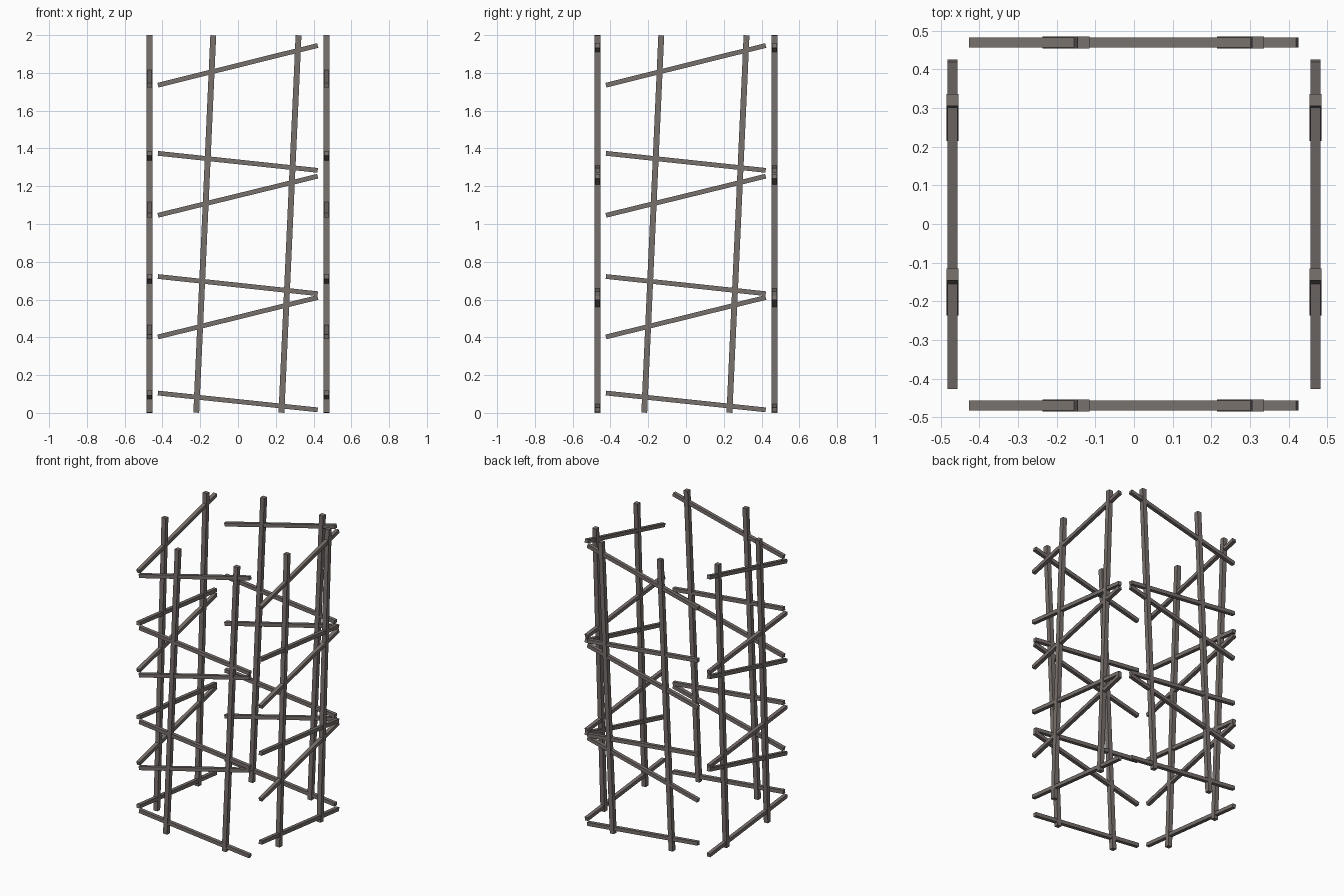
import bpy
import math

if "Cube" in bpy.data.objects:
    bpy.data.objects.remove(bpy.data.objects["Cube"])

OFFSET = 0.469           # distance of every panel from the centre
UPRIGHT, SLAT = 0.031, 0.025

# Dark brownish grey
mat = bpy.data.materials.new("dark_wood")
mat.diffuse_color = (0.19, 0.165, 0.155, 1)
mat.use_nodes = True
mat.node_tree.nodes["Principled BSDF"].inputs["Base Color"].default_value = mat.diffuse_color

# (start u, start z, end u, end z) in the plane of a panel
uprights = [(-0.221, 0.001, -0.131, 1.999), (0.230, 0.001, 0.3205, 1.999)]
slats = [(-0.424, zl, 0.422, zr) for zl, zr in (
    (0.105, 0.016), (0.402, 0.611), (0.722, 0.631),
    (1.046, 1.253), (1.374, 1.284), (1.735, 1.945))]


def bar(name, ends, size, side, along_y):
    """Square bar between two points of a panel."""
    u0, z0, u1, z1 = ends
    length = math.hypot(u1 - u0, z1 - z0)
    angle = math.atan2(z1 - z0, u1 - u0)
    u, z = (u0 + u1) / 2, (z0 + z1) / 2
    bpy.ops.mesh.primitive_cube_add(size=1)
    ob = bpy.context.object
    ob.name = name
    ob.data.materials.append(mat)
    ob.scale = (length, size, size)
    if along_y:
        ob.location = (side * OFFSET, u, z)
        ob.rotation_euler = (0, -angle, math.pi / 2)
    else:
        ob.location = (u, side * OFFSET, z)
        ob.rotation_euler = (0, -angle, 0)


# Four identical panels: front, back, left, right
for panel, side, along_y in (("front", -1, False), ("back", 1, False),
                             ("left", -1, True), ("right", 1, True)):
    for i, ends in enumerate(uprights, 1):
        bar(f"{panel}_upright_{i}", ends, UPRIGHT, side, along_y)
    for i, ends in enumerate(slats, 1):
        bar(f"{panel}_slat_{i}", ends, SLAT, side, along_y)
